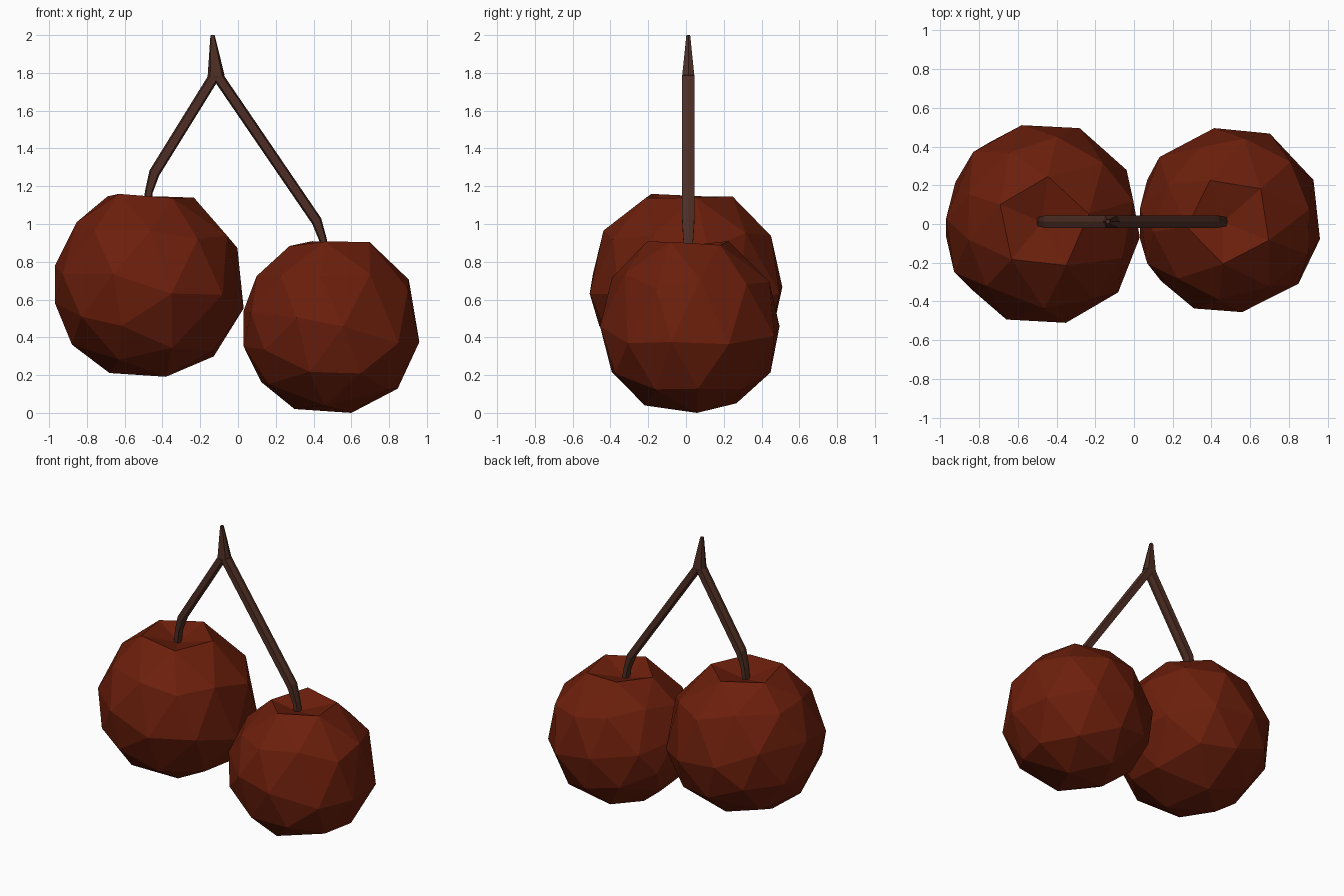
import bpy, bmesh, math, random
from mathutils import Vector, Matrix

if "Cube" in bpy.data.objects:
    bpy.data.objects.remove(bpy.data.objects["Cube"])

def material(name, color):
    m = bpy.data.materials.new(name)
    m.diffuse_color = (*color, 1)
    m.use_nodes = True
    m.node_tree.nodes["Principled BSDF"].inputs["Base Color"].default_value = m.diffuse_color
    return m

RED = material("cherry_red", (0.15, 0.0135, 0.0035))
BROWN = material("stem_brown", (0.076, 0.027, 0.017))

def finish(bm, name, mat):
    bmesh.ops.recalc_face_normals(bm, faces=bm.faces)
    me = bpy.data.meshes.new(name)
    bm.to_mesh(me)
    bm.free()
    me.materials.append(mat)
    ob = bpy.data.objects.new(name, me)
    bpy.context.collection.objects.link(ob)

def cherry(name, lo, hi, phase, pit, seed):
    """Faceted ball with a dimple on top, flattened where it meets the box lo..hi."""
    rng = random.Random(seed)
    lo, hi = Vector(lo), Vector(hi)
    mid, half = (lo + hi) / 2, (hi - lo) / 2
    bm = bmesh.new()
    bmesh.ops.create_icosphere(bm, subdivisions=2, radius=1,
                               matrix=Matrix.Rotation(math.radians(phase), 4, 'Z'))
    verts = list(bm.verts)
    top = max(verts, key=lambda v: v.co.z)
    for v in verts:
        z = v.co.z
        if v is top:
            v.co = pit
            continue
        if z > 0.8:             # rim around the dimple
            d = Vector((v.co.x * 0.92, v.co.y * 0.92, 0.97 + rng.uniform(-0.03, 0.03)))
        else:                   # uneven ball, its underside tilted
            d = v.co + Vector([rng.uniform(-0.06, 0.06) for _ in range(3)])
            if z > 0.3:
                d.z += 0.08
            d = Matrix.Rotation(math.radians(11) * (1 - z), 3, 'Y') @ d
            d = d.normalized() * 1.045
        for i in range(3):
            v.co[i] = mid[i] + half[i] * max(-1, min(1, d[i]))
    finish(bm, name, RED)

def tube(name, path):
    """Sweep a six-sided section along (x, z, half width, half depth) points."""
    section = [(1, 0), (0.7, 1), (-0.7, 1), (-1, 0), (-0.7, -1), (0.7, -1)]
    bm = bmesh.new()
    pts = [Vector((p[0], 0.012, p[1])) for p in path]
    rings = []
    for i, p in enumerate(pts):
        t = (pts[min(i + 1, len(pts) - 1)] - pts[max(i - 1, 0)]).normalized()
        side = Vector((t.z, 0, -t.x))
        w, d = path[i][2:]
        rings.append([bm.verts.new(p + side * (w * a) + Vector((0, d * b, 0)))
                      for a, b in section])
    for r, s in zip(rings, rings[1:]):
        for k in range(6):
            n = (k + 1) % 6
            bm.faces.new((r[k], r[n], s[n], s[k]))
    bm.faces.new(rings[0])
    bm.faces.new(rings[-1])
    finish(bm, name, BROWN)

# Fruit
cherry("left_cherry", (-0.97, -0.51, 0.19), (0.03, 0.51, 1.16), 12, (-0.475, 0.01, 1.08), 3)
cherry("right_cherry", (0.03, -0.455, 0.0), (0.96, 0.495, 0.91), 45, (0.46, 0.01, 0.84), 8)

# Forked stem
tube("left_stem", [(-0.485, 1.06, 0.02, 0.024), (-0.472, 1.17, 0.021, 0.026),
                   (-0.443, 1.27, 0.029, 0.032), (-0.13, 1.775, 0.029, 0.032)])
tube("right_stem", [(0.467, 0.82, 0.019, 0.024), (0.452, 0.91, 0.02, 0.026),
                    (0.417, 1.015, 0.028, 0.032), (-0.102, 1.775, 0.029, 0.032)])
tube("stem_top", [(-0.116, 1.755, 0.018, 0.028), (-0.116, 1.785, 0.045, 0.032),
                  (-0.135, 2.0, 0.011, 0.010)])
